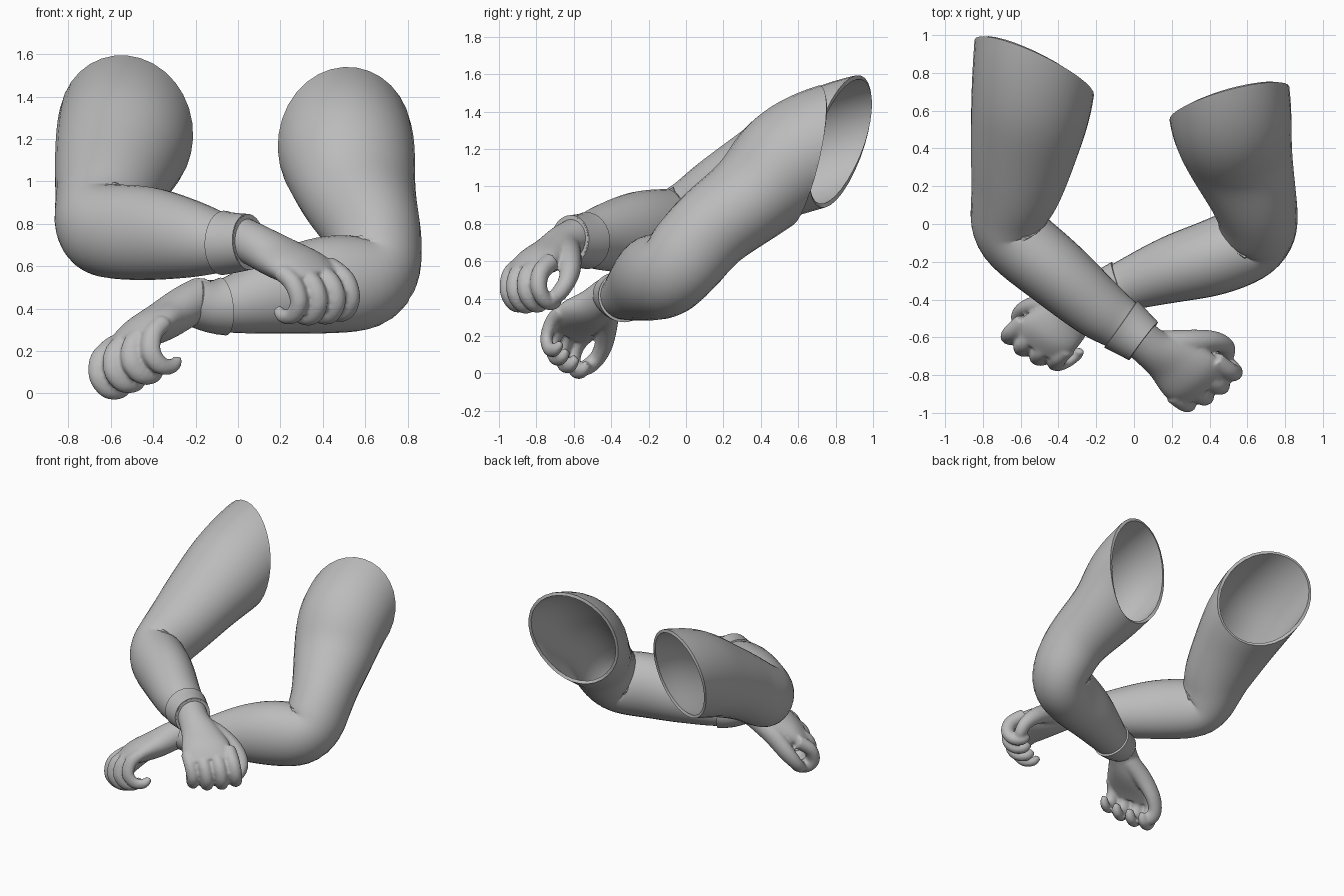
import bpy
import bmesh
import math
from mathutils import Vector, Matrix

if "Cube" in bpy.data.objects:
    bpy.data.objects.remove(bpy.data.objects["Cube"], do_unlink=True)

grey = bpy.data.materials.new("plain grey")
grey.use_nodes = True
grey.diffuse_color = (0.5, 0.5, 0.5, 1)
grey.node_tree.nodes["Principled BSDF"].inputs["Base Color"].default_value = grey.diffuse_color


def sample(keys, t):
    """Smooth curve through keys of (x, y, z, side radius, upright radius)."""
    last = len(keys) - 1
    i = min(int(t), last - 1)
    w = t - i
    p = [Vector(keys[max(0, min(last, i + k))]) for k in (-1, 0, 1, 2)]
    m0, m1 = (p[2] - p[0]) / 2, (p[3] - p[1]) / 2
    a, b = p[1], p[2]
    return a + m0 * w + (3 * (b - a) - 2 * m0 - m1) * w**2 + (2 * (a - b) + m0 + m1) * w**3


def loft(bm, keys, begin=0, steps=6, sides=32, up=(0, 0, 1), grow=0, capped=False):
    """Skin oval rings along the keys."""
    up = Vector(up)
    last = len(keys) - 1
    rings = []
    for j in range((last - begin) * steps + 1):
        t = begin + j / steps
        key = sample(keys, t)
        ahead, behind = sample(keys, min(last, t + 0.3)), sample(keys, max(0, t - 0.3))
        tangent = Vector((ahead - behind)[:3]).normalized()
        u = up.cross(tangent).normalized()
        v = tangent.cross(u)
        centre = Vector(key[:3])
        ring = []
        for k in range(sides):
            angle = math.tau * k / sides
            ring.append(bm.verts.new(centre + u * math.cos(angle) * (key[3] + grow)
                                     + v * math.sin(angle) * (key[4] + grow)))
        rings.append(ring)
    for r, q in zip(rings, rings[1:]):
        for k in range(sides):
            n = (k + 1) % sides
            bm.faces.new((r[k], r[n], q[n], q[k]))
    if capped:
        bm.faces.new(rings[0])
        bm.faces.new(rings[-1])


def finish(bm, name):
    bmesh.ops.recalc_face_normals(bm, faces=bm.faces)
    mesh = bpy.data.meshes.new(name)
    bm.to_mesh(mesh)
    bm.free()
    mesh.materials.append(grey)
    obj = bpy.data.objects.new(name, mesh)
    bpy.context.collection.objects.link(obj)
    return obj


def shell(name, keys, thickness, cut=None, **options):
    """Open tube with an inward wall, trimmed at the shoulder by a slanted cut."""
    bm = bmesh.new()
    loft(bm, keys, **options)
    if cut:
        # relax the fold inside the elbow, then trim
        inner = [v for v in bm.verts if not v.is_boundary]
        for _ in range(8):
            bmesh.ops.smooth_vert(bm, verts=inner, factor=0.5,
                                  use_axis_x=True, use_axis_y=True, use_axis_z=True)
        bmesh.ops.bisect_plane(bm, geom=bm.verts[:] + bm.edges[:] + bm.faces[:],
                               plane_co=cut[0], plane_no=cut[1], clear_outer=True)
    obj = finish(bm, name)
    wall = obj.modifiers.new("wall", "SOLIDIFY")
    wall.thickness = thickness
    wall.offset = -1
    bpy.ops.object.select_all(action="DESELECT")
    obj.select_set(True)
    bpy.context.view_layer.objects.active = obj
    bpy.ops.object.modifier_apply(modifier="wall")
    bpy.ops.object.shade_smooth_by_angle(angle=math.radians(50))


def hand(name, wrist, forward, thumb_side):
    """Loosely curled hand: local x to the knuckles, y to the thumb, z out of the back."""
    bm = bmesh.new()
    palm = [(-.06, 0, 0, .105, .1), (.06, 0, 0, .11, .1), (.19, .015, -.01, .14, .095),
            (.33, .015, -.01, .17, .08), (.44, .015, -.03, .15, .05)]
    loft(bm, palm, capped=True)
    # four fingers, index to little
    for side, reach, r in ((.165, .01, .05), (.065, .02, .05), (-.035, .01, .048), (-.125, -.02, .043)):
        finger = [(.35, side, -.01, r, r), (.45 + reach, side, -.035, r, r),
                  (.505 + reach, side, -.105, r * .95, r * .95), (.49 + reach, side, -.18, r * .9, r * .9),
                  (.43 + reach, side, -.21, r * .8, r * .8), (.38 + reach, side, -.19, r * .5, r * .5)]
        loft(bm, finger, sides=16, up=(0, 1, 0), capped=True)
    # thumb
    thumb = [(.08, .04, -.02, .075, .075), (.19, .14, -.04, .075, .07), (.29, .22, -.09, .06, .06),
             (.38, .24, -.14, .048, .048), (.44, .2, -.18, .043, .043), (.46, .15, -.195, .025, .025)]
    loft(bm, thumb, sides=16, capped=True)
    f, s = Vector(forward).normalized(), Vector(thumb_side).normalized()
    n = f.cross(s).normalized()
    if n.z < 0:
        n.negate()
    frame = Matrix((f, s, n)).transposed().to_4x4()
    bmesh.ops.transform(bm, matrix=Matrix.Translation(wrist) @ frame, verts=bm.verts)
    obj = finish(bm, name)
    # blend the parts into one skin
    skin = obj.modifiers.new("skin", "REMESH")
    skin.mode = "VOXEL"
    skin.voxel_size = 0.01
    skin.use_smooth_shade = True
    soften = obj.modifiers.new("soften", "SMOOTH")
    soften.factor = 0.5
    soften.iterations = 5


# shoulder to wrist: centre, side radius, upright radius
right_arm = [(-.52, 1.2, 1.33, .32, .32), (-.52, .93, 1.28, .34, .325), (-.54, .66, 1.18, .335, .32),
             (-.58, .42, 1.06, .3, .275), (-.62, .2, .93, .255, .245), (-.66, .06, .83, .215, .23),
             (-.645, -.06, .77, .205, .23), (-.42, -.25, .755, .195, .23), (-.2, -.44, .725, .17, .185),
             (-.07, -.53, .71, .145, .145), (.05, -.62, .715, .12, .125)]
left_arm = [(.48, 1, 1.29, .32, .32), (.495, .76, 1.23, .335, .325), (.515, .54, 1.12, .335, .315),
            (.56, .36, .95, .295, .26), (.63, .15, .79, .24, .24), (.655, .03, .66, .22, .235),
            (.635, -.08, .53, .215, .23), (.43, -.175, .515, .21, .24), (.2, -.24, .475, .185, .205),
            (-.07, -.335, .41, .135, .13), (-.21, -.39, .43, .11, .105)]
right_cut = ((-.52, .83, 1.27), (.43, 1, -.24))
left_cut = ((.5, .64, 1.19), (-.26, 1, -.2))

for label, keys, cut in (("right", right_arm, right_cut), ("left", left_arm, left_cut)):
    shell(label + "_sleeve", keys, .022, cut=cut)
    shell(label + "_cuff", keys, .02, begin=len(keys) - 2, grow=.007)

hand("right_hand", right_arm[-1][:3], (.72, -.6, -.35), (.75, .65, .1))
hand("left_hand", left_arm[-1][:3], (-.7, -.6, -.38), (-.75, .55, -.34))
